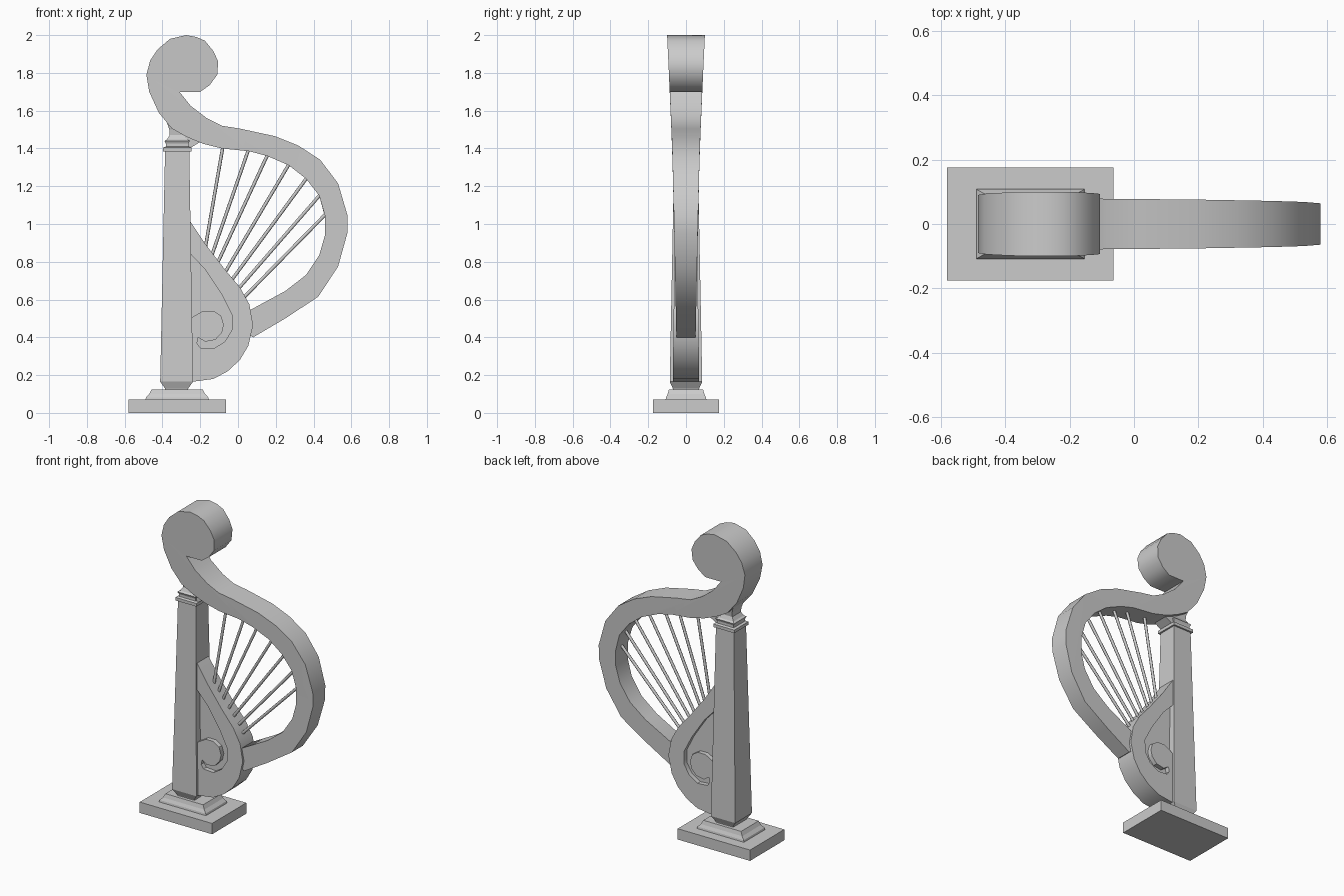
import bpy, bmesh, math
from mathutils import Vector

if "Cube" in bpy.data.objects:
    bpy.data.objects.remove(bpy.data.objects["Cube"])


def finish(name, bm, smooth=None):
    bmesh.ops.recalc_face_normals(bm, faces=bm.faces)
    mesh = bpy.data.meshes.new(name)
    bm.to_mesh(mesh)
    bm.free()
    ob = bpy.data.objects.new(name, mesh)
    bpy.context.collection.objects.link(ob)
    if smooth:
        bpy.ops.object.select_all(action='DESELECT')
        ob.select_set(True)
        bpy.context.view_layer.objects.active = ob
        bpy.ops.object.shade_smooth_by_angle(angle=math.radians(smooth))
    return ob


def lerp_table(table, z):
    """Piecewise linear half thickness as a function of height."""
    if z <= table[0][0]:
        return table[0][1]
    for (z0, a), (z1, b) in zip(table, table[1:]):
        if z <= z1:
            return a + (b - a) * (z - z0) / (z1 - z0)
    return table[-1][1]


def slab(name, outline, table, smooth=None):
    """XZ outline given thickness in y that varies with height."""
    bm = bmesh.new()
    front = [bm.verts.new((x, -lerp_table(table, z), z)) for x, z in outline]
    back = [bm.verts.new((x, lerp_table(table, z), z)) for x, z in outline]
    caps = [bm.faces.new(front), bm.faces.new(back[::-1])]
    n = len(outline)
    for i in range(n):
        j = (i + 1) % n
        bm.faces.new((front[i], back[i], back[j], front[j]))
    bmesh.ops.triangulate(bm, faces=caps, ngon_method='EAR_CLIP')
    return finish(name, bm, smooth)


def stack(name, levels):
    """Rectangular rings (centre x, z, half x, half y) joined upwards."""
    bm = bmesh.new()
    rings = [[bm.verts.new((cx + sx * hx, sy * hy, z))
              for sx, sy in ((-1, -1), (1, -1), (1, 1), (-1, 1))]
             for cx, z, hx, hy in levels]
    bm.faces.new(rings[0][::-1])
    bm.faces.new(rings[-1])
    for lo, hi in zip(rings, rings[1:]):
        for i in range(4):
            j = (i + 1) % 4
            bm.faces.new((lo[i], lo[j], hi[j], hi[i]))
    return finish(name, bm)


# Plinth and stepped foot
CX = -0.322
stack("base_plate", [(CX, 0, .259, .175), (CX, .07, .259, .175)])
stack("base_step", [(CX, .07, .168, .108), (CX, .082, .165, .106),
                    (CX, .10, .148, .097), (CX, .125, .135, .09)])

# Tapered column and its moulded capital
stack("column", [(-.325, .12, .06, .068), (-.325, .13, .062, .07),
                 (-.325, .165, .087, .086), (-.322, 1.39, .064, .062)])
stack("capital", [(CX, 1.385, .075, .073), (CX, 1.405, .075, .073),
                  (CX, 1.41, .06, .058), (CX, 1.425, .06, .058),
                  (CX, 1.44, .067, .065), (CX, 1.447, .055, .054),
                  (CX, 1.47, .04, .044), (CX, 1.50, .042, .048),
                  (CX, 1.55, .058, .06)])
slab("capital_bracket", [(-.28, 1.40), (-.257, 1.40), (-.19, 1.44), (-.28, 1.48)],
     [(1.4, .05), (1.5, .05)])

# Scrolled head and curved neck
neck = [(-.31, 1.70), (-.20, 1.70), (-.15, 1.735), (-.11, 1.79), (-.105, 1.86),
        (-.13, 1.915), (-.175, 1.97), (-.22, 1.99), (-.275, 2.0), (-.36, 1.98),
        (-.425, 1.925), (-.465, 1.865), (-.485, 1.79), (-.47, 1.70), (-.42, 1.59),
        (-.35, 1.505), (-.27, 1.46), (-.185, 1.425), (-.085, 1.40), (.06, 1.385),
        (.155, 1.36), (.27, 1.31), (.36, 1.24), (.43, 1.15), (.46, 1.045),
        (.46, .94), (.43, .835), (.36, .73), (.25, .645), (.065, .545),
        (.04, .50), (.05, .42), (.08, .40), (.25, .50), (.425, .615),
        (.53, .775), (.58, .955), (.58, 1.045), (.53, 1.215), (.435, 1.34),
        (.32, 1.415), (.195, 1.465), (.01, 1.505), (-.085, 1.52),
        (-.165, 1.56), (-.25, 1.625)]
slab("neck", neck, [(.4, .051), (1, .063), (1.4, .073), (1.7, .086), (2, .1)], 35)

# Soundbox: drop outline, then back along the spiral recess
drop = [(-.30, 1.07), (-.257, 1.02), (-.17, .89), (-.07, .76), (.01, .665),
        (.06, .575), (.08, .465), (.055, .355), (.01, .28), (-.055, .22),
        (-.13, .18), (-.24, .165), (-.30, .165)]
spiral = [(-.30, .48), (-.245, .505), (-.185, .54), (-.13, .54), (-.09, .515),
          (-.075, .467), (-.085, .425), (-.12, .387), (-.175, .377), (-.21, .40),
          (-.217, .37), (-.20, .345), (-.13, .34), (-.07, .377), (-.032, .44),
          (-.032, .52), (-.085, .625), (-.175, .76), (-.25, .84), (-.30, .89)]
slab("soundbox_frame", drop + spiral, [(.16, .07), (1.07, .058)], 35)
slab("soundbox_panel", [(-.30, .95), (-.2, .82), (-.02, .62), (.02, .5),
                        (0, .38), (-.1, .3), (-.30, .3)], [(.3, .038), (1, .034)])

# Seven strings from neck to soundbox
strings = [((-.08, 1.41), (-.172, .88)), ((.056, 1.395), (-.14, .83)),
           ((.158, 1.37), (-.11, .79)), ((.272, 1.32), (-.068, .745)),
           ((.365, 1.245), (-.036, .70)), ((.435, 1.155), (0, .655)),
           ((.467, 1.055), (.025, .605))]
for i, ((x0, z0), (x1, z1)) in enumerate(strings):
    a, b = Vector((x0, 0, z0)), Vector((x1, 0, z1))
    d = b - a
    bm = bmesh.new()
    bmesh.ops.create_cone(bm, cap_ends=True, segments=8, radius1=.009,
                          radius2=.009, depth=d.length)
    bm.transform(d.to_track_quat('Z', 'Y').to_matrix().to_4x4())
    bmesh.ops.translate(bm, verts=bm.verts, vec=(a + b) / 2)
    finish(f"string_{i + 1}", bm, 50)
